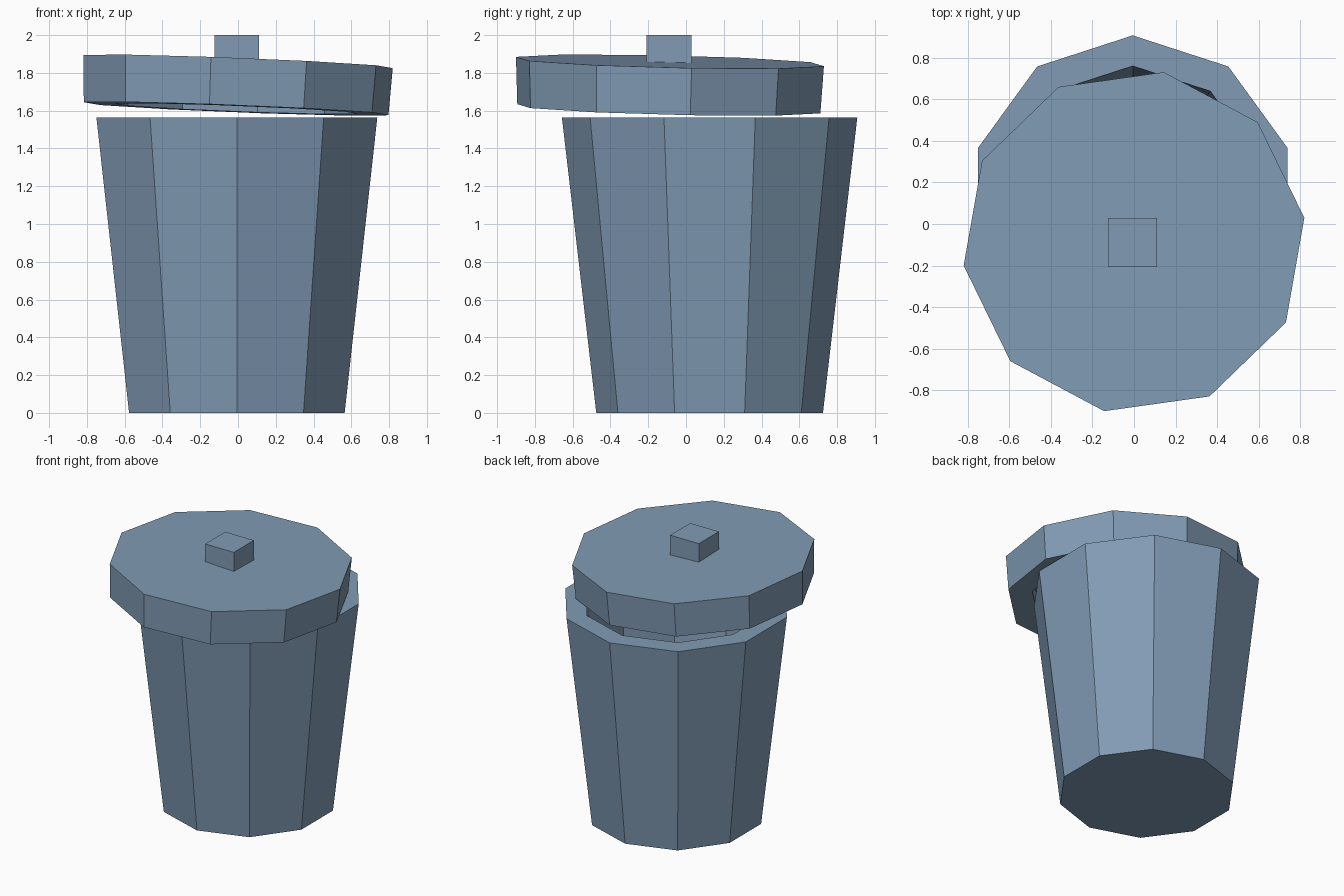
import bpy, bmesh, math
from mathutils import Vector

if "Cube" in bpy.data.objects:
    bpy.data.objects.remove(bpy.data.objects["Cube"])

SIDES = 10

steel = bpy.data.materials.new("blue_grey_metal")
steel.diffuse_color = (0.22, 0.33, 0.46, 1.0)
steel.use_nodes = True
steel.node_tree.nodes["Principled BSDF"].inputs["Base Color"].default_value = steel.diffuse_color


def finish(name, bm):
    bmesh.ops.recalc_face_normals(bm, faces=bm.faces)
    mesh = bpy.data.meshes.new(name)
    bm.to_mesh(mesh)
    bm.free()
    mesh.materials.append(steel)
    obj = bpy.data.objects.new(name, mesh)
    bpy.context.collection.objects.link(obj)
    return obj


def turned(name, profile, phase):
    """Sweep (radius, height) rings round z and cap the first and last ring."""
    bm = bmesh.new()
    rings = []
    for r, z in profile:
        angles = [phase + 2 * math.pi * i / SIDES for i in range(SIDES)]
        rings.append([bm.verts.new((r * math.cos(a), r * math.sin(a), z)) for a in angles])
    for lo, hi in zip(rings, rings[1:]):
        for i in range(SIDES):
            j = (i + 1) % SIDES
            bm.faces.new((lo[i], lo[j], hi[j], hi[i]))
    bm.faces.new(rings[0])
    bm.faces.new(rings[-1])
    return finish(name, bm)


# Tapered, hollow bin with a thick rim
body = turned("bin_body", [(0.6, 0), (0.782, 1.565), (0.635, 1.565), (0.487, 0.12)],
              math.radians(90))
body.location = (-0.006, 0.125, 0)

# Lid with recessed underside, slid forward and tipped to one side
lid = turned("lid", [(0.65, -0.12), (0.65, -0.25), (0.815, -0.25), (0.828, 0)],
             math.radians(8))
tilt = Vector((0, 0, 1)).rotation_difference(Vector((0.0394, 0.0235, 1)).normalized())
lid.rotation_mode = 'QUATERNION'
lid.rotation_quaternion = tilt
lid.location = (0, -0.085, 1.86)

# Square knob, standing upright on the lid
bm = bmesh.new()
bmesh.ops.create_cube(bm, size=1)
bmesh.ops.scale(bm, vec=(0.236, 0.236, 0.15), verts=bm.verts)
knob = finish("lid_knob", bm)
knob.location = (-0.007, -0.09, 1.925)
